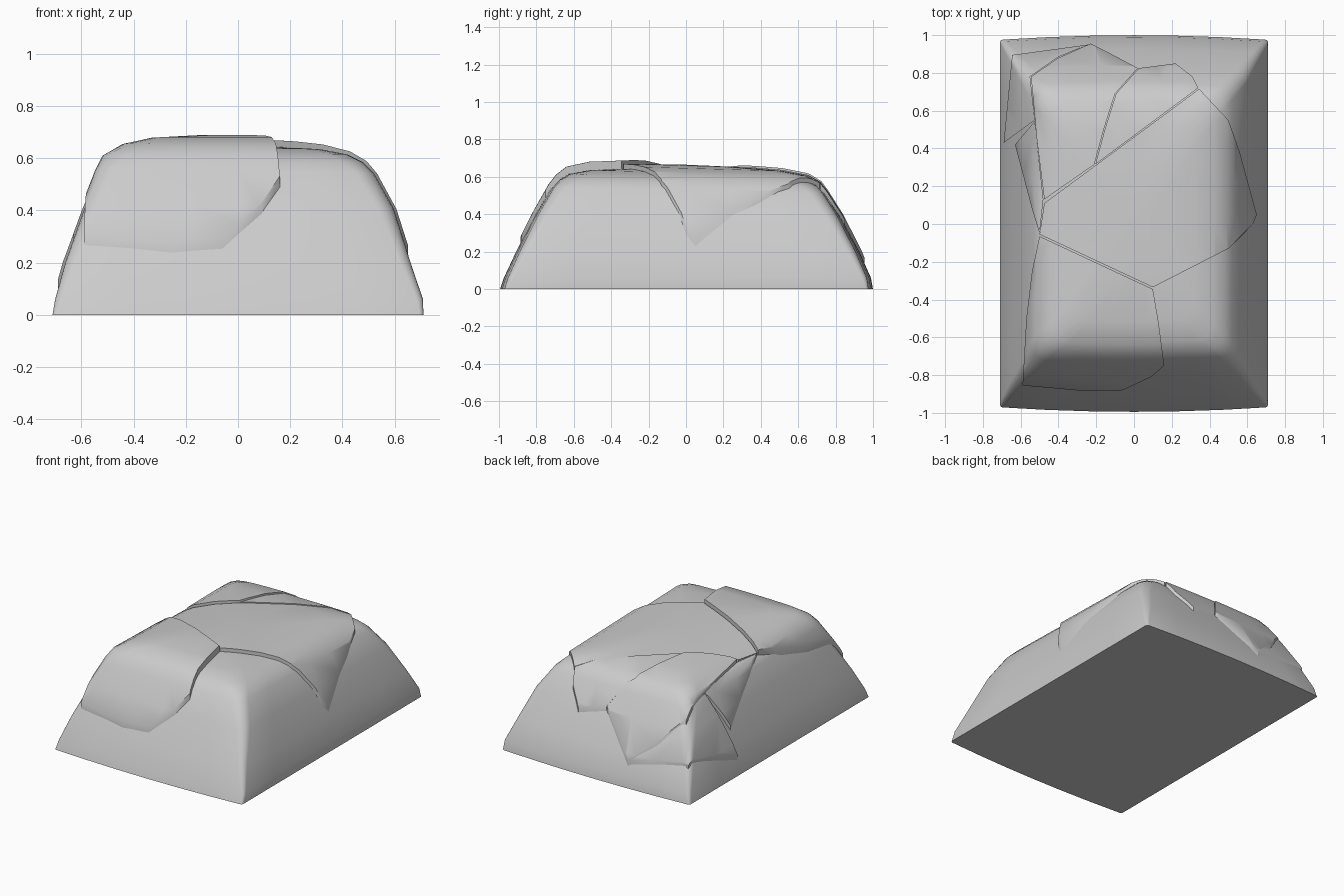
import bpy, bmesh, math
from mathutils import Vector

if "Cube" in bpy.data.objects:
    bpy.data.objects.remove(bpy.data.objects["Cube"])

# Hull cross-sections: z, x left, x right, y front, y back, corner radius
RINGS = [
    (0.00, -.710, .710, -.97, .975, .015),
    (0.06, -.700, .708, -.95, .965, .025),
    (0.20, -.660, .660, -.885, .905, .04),
    (0.40, -.587, .595, -.78, .805, .06),
    (0.53, -.530, .520, -.70, .725, .07),
    (0.57, -.500, .480, -.66, .69, .08),
    (0.600, -.430, .420, -.61, .63, .09),
    (0.622, -.330, .320, -.50, .50, .10),
    (0.636, -.170, .170, -.28, .26, .10),
]


def ring_points(z, xl, xr, yf, yb, r):
    """Rounded rectangle with slightly bowed front and back."""
    pts = []
    corners = [(xr - r, yb - r, 0), (xl + r, yb - r, 90),
               (xl + r, yf + r, 180), (xr - r, yf + r, 270)]
    for i, (cx, cy, a0) in enumerate(corners):
        arc = [Vector((cx + r * math.cos(math.radians(a0 + a)),
                       cy + r * math.sin(math.radians(a0 + a)), z))
               for a in (0, 22.5, 45, 67.5, 90)]
        nx, ny, na = corners[(i + 1) % 4]
        end = Vector((nx + r * math.cos(math.radians(na)),
                      ny + r * math.sin(math.radians(na)), z))
        pts += arc + [arc[-1].lerp(end, t / 6) for t in range(1, 6)]
    for p in pts:
        t = p.x / max(abs(xl), xr)
        p.y += math.copysign(.025, p.y) * max(0, 1 - t * t) * abs(p.y)
        p.z -= .03 * p.y * (z / .64) ** 2
    return pts


def hull(name, side=0.0, top_lift=0.0, depth=0.0):
    """Rock shape grown by `side` on the flanks and `top_lift` on the top."""
    bm = bmesh.new()
    rows = [[bm.verts.new(p) for p in ring_points(*r)] for r in RINGS]
    n = len(rows[0])
    for a, b in zip(rows, rows[1:]):
        for i in range(n):
            j = (i + 1) % n
            bm.faces.new((a[i], a[j], b[j], b[i]))
    top = bm.verts.new((0, 0, .64))
    for i in range(n):
        bm.faces.new((rows[-1][i], rows[-1][(i + 1) % n], top))
    bm.normal_update()
    moves = [(v, v.normal * (side + (top_lift - side) * max(0, v.normal.z) ** 2))
             for v in bm.verts]
    for v, d in moves:
        v.co += d
    low = rows[0]
    if depth:
        low = [bm.verts.new((v.co.x, v.co.y, -depth)) for v in rows[0]]
        for i in range(n):
            j = (i + 1) % n
            bm.faces.new((low[i], low[j], rows[0][j], rows[0][i]))
    bm.faces.new(list(reversed(low)))
    return finish(name, bm)


def finish(name, bm):
    bmesh.ops.recalc_face_normals(bm, faces=bm.faces)
    me = bpy.data.meshes.new(name)
    bm.to_mesh(me)
    bm.free()
    ob = bpy.data.objects.new(name, me)
    bpy.context.collection.objects.link(ob)
    return ob


def prism(name, outline):
    bm = bmesh.new()
    face = bm.faces.new([bm.verts.new((x, y, .05)) for x, y in outline])
    ext = bmesh.ops.extrude_face_region(bm, geom=[face])
    for v in ext["geom"]:
        if isinstance(v, bmesh.types.BMVert):
            v.co.z = 1.0
    return finish(name, bm)


def smooth(ob, angle):
    bpy.ops.object.select_all(action='DESELECT')
    ob.select_set(True)
    bpy.context.view_layer.objects.active = ob
    bpy.ops.object.shade_smooth_by_angle(angle=math.radians(angle))


def apply_boolean(ob, other, op):
    m = ob.modifiers.new(op, 'BOOLEAN')
    m.operation, m.object, m.solver = op, other, 'EXACT'
    bpy.context.view_layer.objects.active = ob
    bpy.ops.object.modifier_apply(modifier=m.name)


# Rock body
body = hull("rock_body")
smooth(body, 50)

# Cracked slabs: shell pieces of the body surface cut by plan outlines
SLABS = {
    "front_slab": (.045, [(-.50, -.065), (.10, -.345), (.13, -.52), (.16, -.75),
                          (.09, -.81), (-.06, -.88), (-.25, -.885), (-.59, -.855),
                          (-.57, -.5), (-.54, -.25)]),
    "main_slab": (.025, [(-.475, .11), (.345, .715), (.50, .55), (.56, .38), (.65, .05),
                         (.63, .0), (.50, -.13), (.10, -.335), (-.50, -.055)]),
    "back_left_slab": (.04, [(-.475, .13), (-.515, .45), (-.545, .78), (-.40, .88),
                             (-.23, .955), (-.12, .90), (.02, .825), (-.10, .69),
                             (-.16, .50), (-.21, .315)]),
    "back_slab": (.03, [(-.205, .315), (-.155, .50), (-.095, .69), (.025, .825),
                        (.22, .85), (.31, .78), (.34, .72)]),
    "left_corner_slab": (.02, [(-.69, .43), (-.525, .55), (-.55, .78), (-.40, .885),
                               (-.24, .95), (-.645, .895)]),
    "left_side_slab": (.02, [(-.63, .42), (-.525, .545), (-.48, .13), (-.50, -.05),
                             (-.54, .08)]),
}

inner = hull("inner_cutter", -.012, -.012, .2)
for name, (lift, outline) in SLABS.items():
    slab = hull(name, .010, lift, .1)
    cutter = prism(name + "_cutter", outline)
    apply_boolean(slab, cutter, 'INTERSECT')
    apply_boolean(slab, inner, 'DIFFERENCE')
    bpy.data.objects.remove(cutter)
    smooth(slab, 40)
bpy.data.objects.remove(inner)
